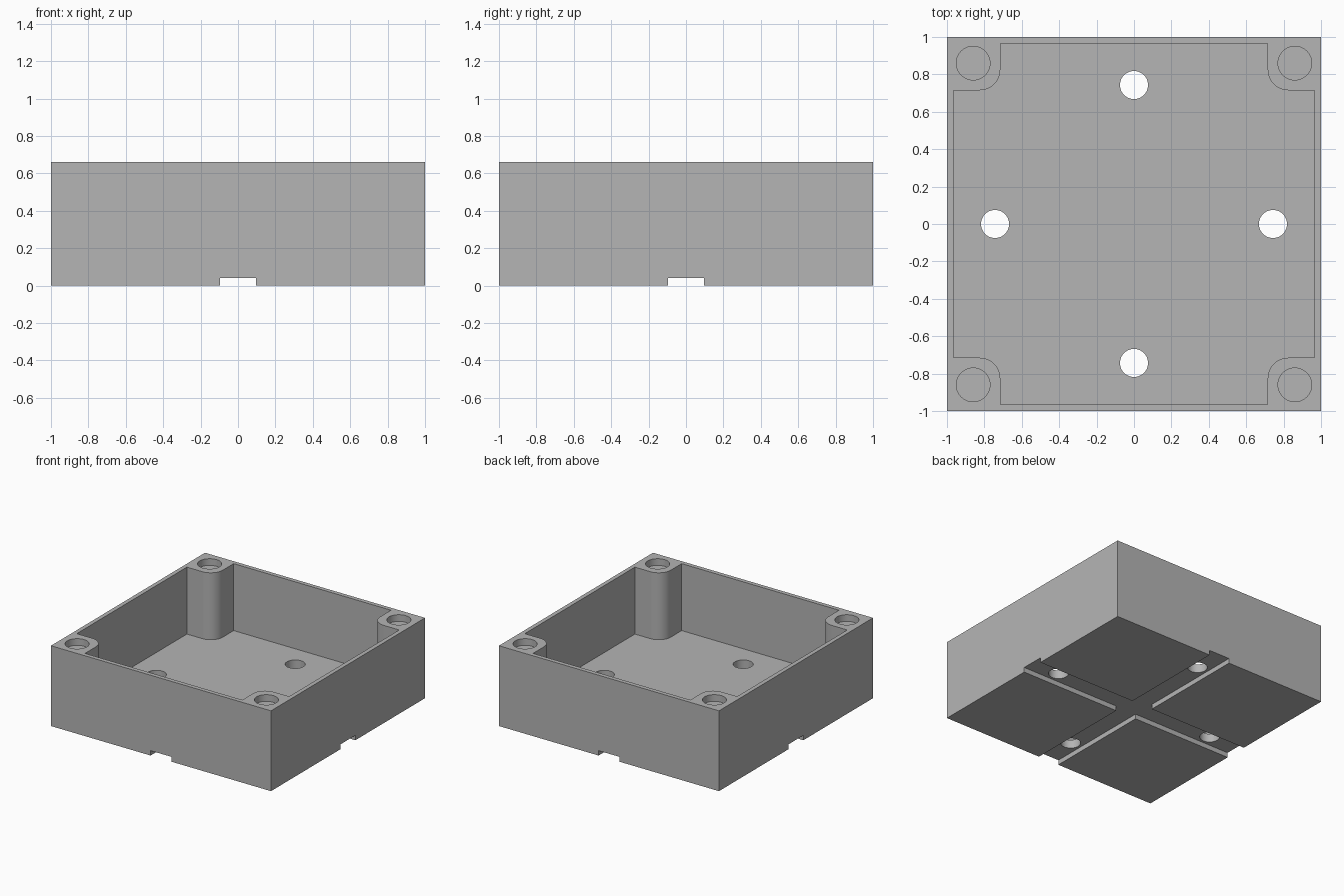
import bpy, bmesh
from math import sin, cos, pi, radians
from mathutils import Vector, Matrix

cube = bpy.data.objects.get("Cube")
if cube:
    bpy.data.objects.remove(cube, do_unlink=True)

HEIGHT, FLOOR = 0.66, 0.11
INNER, BOSS, FILLET = 0.965, 0.715, 0.11
GROOVE_HALF, GROOVE_DEPTH = 0.095, 0.04

grey = bpy.data.materials.new("plain grey")
grey.use_nodes = True
colour = (0.46, 0.46, 0.46, 1)
grey.diffuse_color = colour
grey.node_tree.nodes["Principled BSDF"].inputs["Base Color"].default_value = colour


def prism(name, points, z0, z1):
    """Upright prism over a flat outline."""
    bm = bmesh.new()
    base = bm.faces.new([bm.verts.new((x, y, z0)) for x, y in points])
    top = bmesh.ops.extrude_face_region(bm, geom=[base])["geom"]
    verts = [v for v in top if isinstance(v, bmesh.types.BMVert)]
    bmesh.ops.translate(bm, verts=verts, vec=(0, 0, z1 - z0))
    bmesh.ops.recalc_face_normals(bm, faces=bm.faces)
    mesh = bpy.data.meshes.new(name)
    bm.to_mesh(mesh)
    bm.free()
    mesh.materials.append(grey)
    obj = bpy.data.objects.new(name, mesh)
    bpy.context.collection.objects.link(obj)
    return obj


def four_way(points):
    """Repeat part of an outline around the centre in quarter turns."""
    return [Matrix.Rotation(k * pi / 2, 2) @ Vector(p) for k in range(4) for p in points]


def circle(x, y, r, n=48):
    return [(x + r * cos(2 * pi * i / n), y + r * sin(2 * pi * i / n)) for i in range(n)]


# Outer block
tray = prism("box_tray", four_way([(1, 1)]), 0, HEIGHT)

# Cavity outline that leaves a rounded boss in each corner
c = BOSS + FILLET
arc = [(c + FILLET * cos(radians(a)), c + FILLET * sin(radians(a))) for a in range(270, 179, -6)]
cutters = [prism("cavity_cutter", four_way([(INNER, BOSS)] + arc + [(BOSS, INNER)]), FLOOR, 1)]

# Crossed grooves under the floor
g = GROOVE_HALF
cutters.append(prism("groove_cutter", four_way([(1.2, -g), (1.2, g), (g, g)]), -0.2, GROOVE_DEPTH))

# Blind corner sockets and floor holes
for x, y in four_way([(0.86, 0.86)]):
    cutters.append(prism("socket_cutter", circle(x, y, 0.09), HEIGHT - 0.055, 1))
for x, y in four_way([(0.743, 0)]):
    cutters.append(prism("floor_hole_cutter", circle(x, y, 0.075), -0.3, 0.3))

for cutter in cutters:
    cutter.hide_render = True
    mod = tray.modifiers.new(cutter.name, "BOOLEAN")
    mod.operation = "DIFFERENCE"
    mod.solver = "EXACT"
    mod.object = cutter

# Bake the cuts and drop the cutters
graph = bpy.context.evaluated_depsgraph_get()
baked = bpy.data.meshes.new_from_object(tray.evaluated_get(graph))
tray.modifiers.clear()
tray.data = baked
for cutter in cutters:
    bpy.data.objects.remove(cutter, do_unlink=True)

# Smooth the round walls, keep the edges sharp
for obj in bpy.context.selected_objects:
    obj.select_set(False)
tray.select_set(True)
bpy.context.view_layer.objects.active = tray
bpy.ops.object.shade_smooth_by_angle(angle=radians(30))
